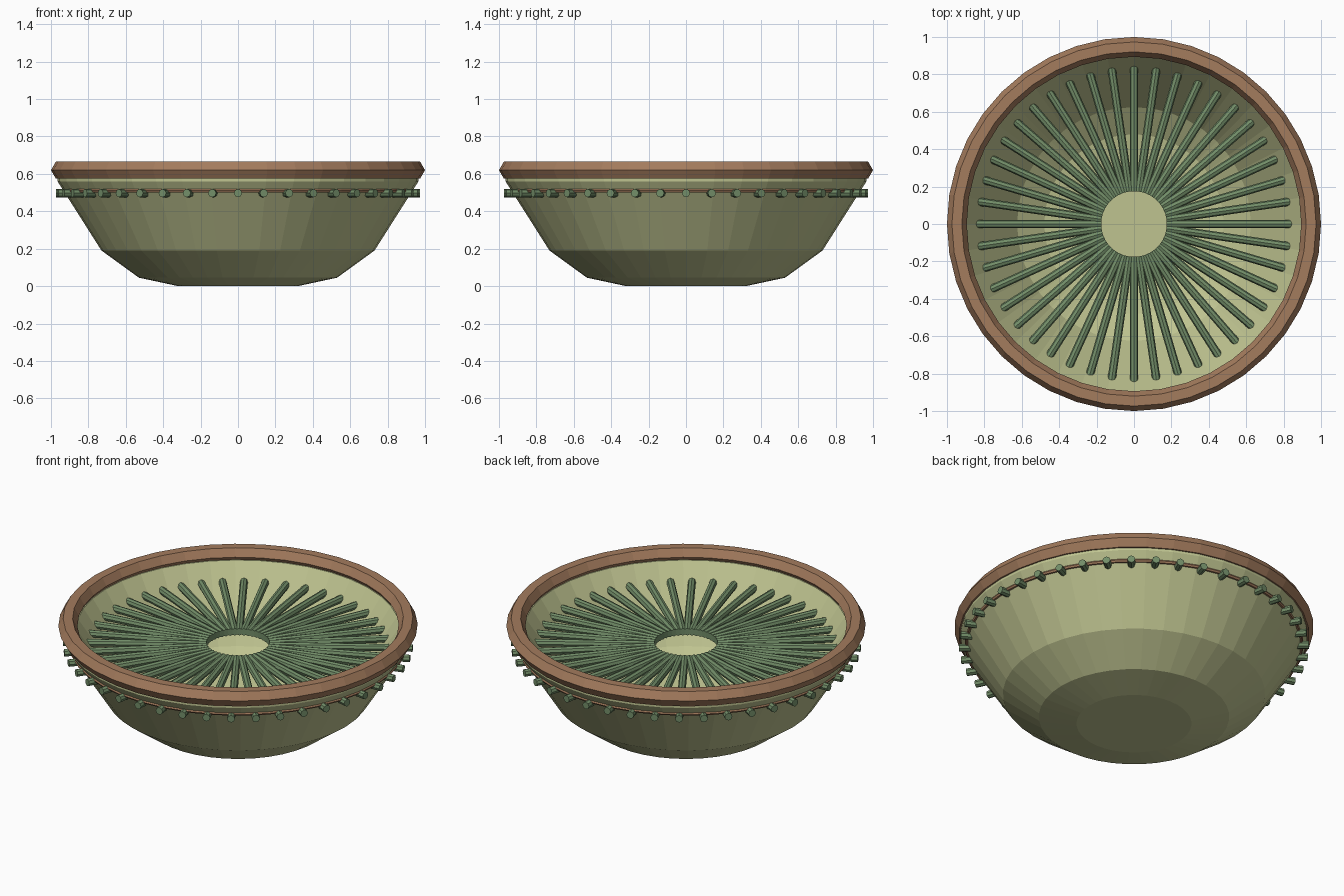
import bpy, bmesh
from math import cos, sin, pi, tau
from mathutils import Matrix, Vector

if "Cube" in bpy.data.objects:
    bpy.data.objects.remove(bpy.data.objects["Cube"])

SEG = 40


def material(name, rgb):
    m = bpy.data.materials.new(name)
    m.diffuse_color = (*rgb, 1)
    m.use_nodes = True
    m.node_tree.nodes["Principled BSDF"].inputs["Base Color"].default_value = m.diffuse_color
    return m


def make_object(name, bm, mat):
    bmesh.ops.recalc_face_normals(bm, faces=bm.faces[:])
    mesh = bpy.data.meshes.new(name)
    bm.to_mesh(mesh)
    bm.free()
    mesh.materials.append(mat)
    ob = bpy.data.objects.new(name, mesh)
    bpy.context.collection.objects.link(ob)
    return ob


def lathe(name, profile, mat, closed=False):
    """Spin an (r, z) profile about z; open profiles get flat end discs."""
    bm = bmesh.new()
    rings = [[bm.verts.new((r * cos(tau * i / SEG), r * sin(tau * i / SEG), z))
              for i in range(SEG)] for r, z in profile]
    pairs = list(zip(rings, rings[1:]))
    if closed:
        pairs.append((rings[-1], rings[0]))
    else:
        bm.faces.new(rings[0])
        bm.faces.new(rings[-1])
    for a, b in pairs:
        for i in range(SEG):
            j = (i + 1) % SEG
            bm.faces.new((a[i], a[j], b[j], b[i]))
    return make_object(name, bm, mat)


def section(r, z, radius, sides):
    return [(r + radius * cos(tau * k / sides), z + radius * sin(tau * k / sides))
            for k in range(sides)]


cream = material("cream_green", (0.52, 0.55, 0.28))
brown = material("brown", (0.37, 0.20, 0.11))
green = material("rod_green", (0.17, 0.27, 0.14))

# Bowl: outer wall up, over the lip, inner wall down to the floor
lathe("bowl", [(0.32, 0.0), (0.53, 0.045), (0.73, 0.19), (0.965, 0.56), (0.965, 0.60),
               (0.90, 0.60), (0.625, 0.20), (0.48, 0.10), (0.30, 0.065)], cream)

# Hexagonal rim and thin band around the outside
lathe("rim", section(0.947, 0.62, 0.053, 6), brown, closed=True)
lathe("outer_band", section(0.932, 0.51, 0.011, 6), brown, closed=True)

# Radial rods passing through the wall
RODS, R_IN, R_OUT = 44, 0.175, 0.973
bm = bmesh.new()
for i in range(RODS):
    m = (Matrix.Rotation(tau * i / RODS, 4, 'Z')
         @ Matrix.Translation(Vector(((R_IN + R_OUT) / 2, 0, 0.497)))
         @ Matrix.Rotation(pi / 2, 4, 'Y'))
    bmesh.ops.create_cone(bm, cap_ends=True, segments=8, radius1=0.022, radius2=0.022,
                          depth=R_OUT - R_IN, matrix=m)
make_object("radial_rods", bm, green)
